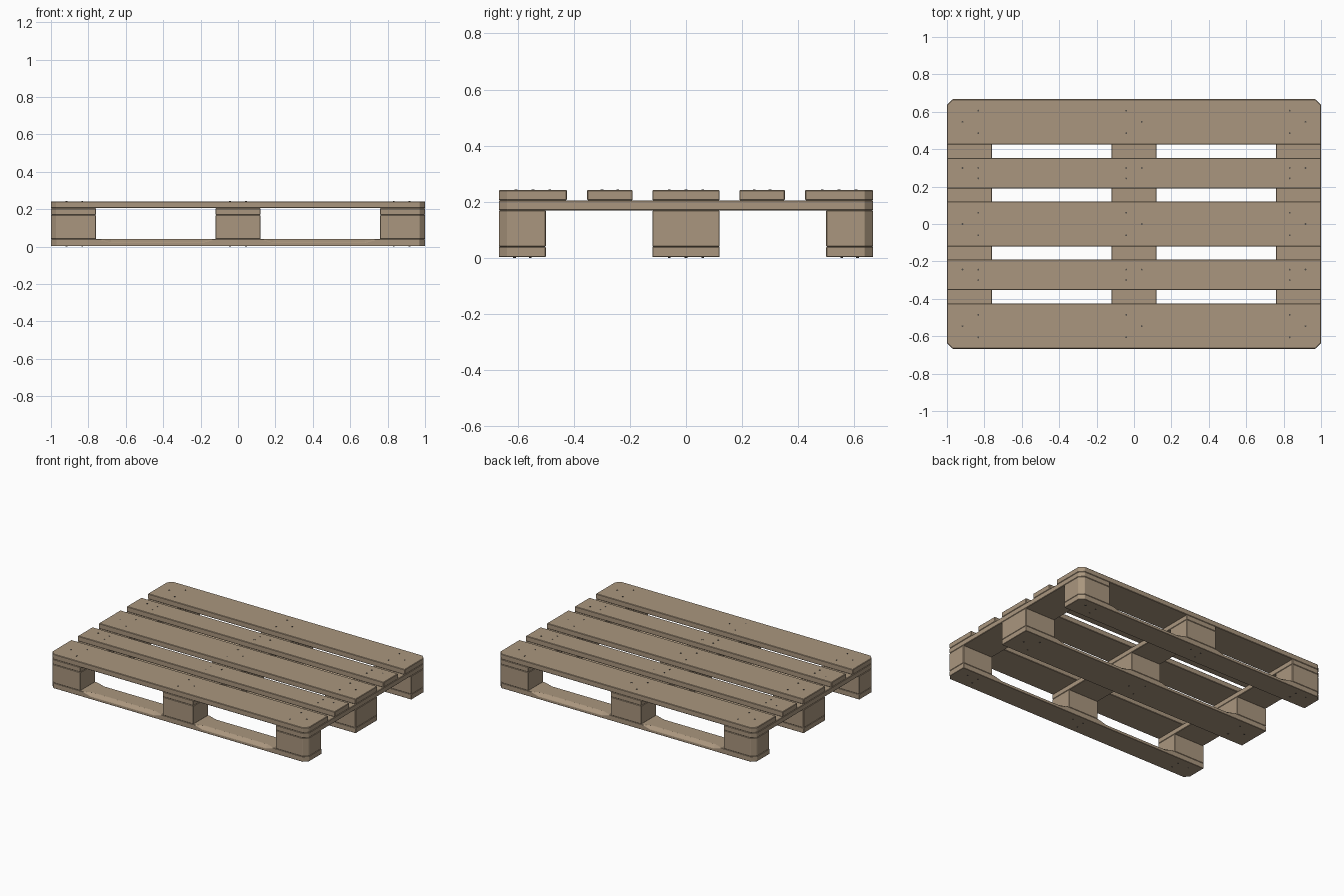
import bpy, bmesh

if "Cube" in bpy.data.objects:
    bpy.data.objects.remove(bpy.data.objects["Cube"])


def material(name, rgb):
    m = bpy.data.materials.new(name)
    m.diffuse_color = (*rgb, 1)
    m.use_nodes = True
    m.node_tree.nodes["Principled BSDF"].inputs["Base Color"].default_value = m.diffuse_color
    return m


WOOD = material("weathered wood", (0.40, 0.305, 0.209))
STEEL = material("dark nail steel", (0.09, 0.08, 0.07))

LIFT = 0.002                      # nail heads stand proud below the boards
T = 0.037                         # board thickness
Z_BLOCK, Z_CROSS, Z_DECK, Z_TOP = (LIFT + z for z in (0.037, 0.167, 0.203, 0.24))
HX, HY, CUT = 1.0, 0.667, 0.03    # half footprint and corner cut


def finish(name, bm, mat, bevel=0.003):
    bmesh.ops.remove_doubles(bm, verts=bm.verts, dist=1e-5)
    bmesh.ops.dissolve_limit(bm, angle_limit=0.01, verts=bm.verts, edges=bm.edges)
    bmesh.ops.recalc_face_normals(bm, faces=bm.faces)
    me = bpy.data.meshes.new(name)
    bm.to_mesh(me)
    bm.free()
    me.materials.append(mat)
    ob = bpy.data.objects.new(name, me)
    bpy.context.collection.objects.link(ob)
    if bevel:
        mod = ob.modifiers.new("worn edges", 'BEVEL')
        mod.width = bevel
        mod.segments = 1
        mod.limit_method = 'ANGLE'
        mod.angle_limit = 0.6
    return ob


def slab(name, x0, x1, y0, y1, z0, z1):
    """Upright prism whose corners are cut where they meet the pallet corners."""
    outline = []
    for x, y, order in ((x0, y0, 1), (x1, y0, 0), (x1, y1, 1), (x0, y1, 0)):
        if abs(x) > HX - 0.001 and abs(y) > HY - 0.001:
            a = (x, y - CUT if y > 0 else y + CUT)
            b = (x - CUT if x > 0 else x + CUT, y)
            outline += [a, b] if order else [b, a]
        else:
            outline.append((x, y))
    bm = bmesh.new()
    face = bm.faces.new([bm.verts.new((x, y, z0)) for x, y in outline])
    ext = bmesh.ops.extrude_face_region(bm, geom=[face], use_keep_orig=True)
    for v in ext["geom"]:
        if isinstance(v, bmesh.types.BMVert):
            v.co.z = z1
    return finish(name, bm, WOOD)


def skid(name, y0, y1):
    """Bottom board, upper edges chamfered between the blocks."""
    half = [(-1, 0), (-0.97, 0), (-0.745, 0), (-0.68, 1), (-0.19, 1), (-0.125, 0)]
    stations = half + [(-x, d) for x, d in reversed(half)]
    bm = bmesh.new()
    rings = []
    for x, d in stations:
        a, b = y0, y1
        if abs(x) == 1:
            a += CUT if y0 < -HY + 0.001 else 0
            b -= CUT if y1 > HY - 0.001 else 0
        low, run, top = LIFT, 0.025 * d, LIFT + T
        drop = 0.018 * d
        pts = [(a, low), (b, low), (b, top - drop), (b - run, top), (a + run, top), (a, top - drop)]
        rings.append([bm.verts.new((x, y, z)) for y, z in pts])
    for r, s in zip(rings, rings[1:]):
        for i in range(6):
            j = (i + 1) % 6
            bm.faces.new((r[i], r[j], s[j], s[i]))
    bm.faces.new(rings[0])
    bm.faces.new(rings[-1])
    return finish(name, bm, WOOD, 0.002)


# column and row extents
COLUMNS = {"left": (-1, -0.76), "middle": (-0.12, 0.12), "right": (0.76, 1)}
ROWS = {"front": (-HY, -0.5), "centre": (-0.12, 0.12), "back": (0.5, HY)}
DECK = {"front": (-HY, -0.425), "front_inner": (-0.353, -0.19), "centre": (-0.12, 0.12),
        "back_inner": (0.19, 0.353), "back": (0.425, HY)}

# bottom boards, blocks and cross boards
for row, (y0, y1) in ROWS.items():
    skid(f"bottom_board_{row}", y0, y1)
    for col, (x0, x1) in COLUMNS.items():
        slab(f"block_{row}_{col}", x0, x1, y0, y1, Z_BLOCK, Z_CROSS)
for col, (x0, x1) in COLUMNS.items():
    slab(f"cross_board_{col}", x0, x1, -HY, HY, Z_CROSS, Z_DECK)

# deck boards
for row, (y0, y1) in DECK.items():
    slab(f"deck_board_{row}", -1, 1, y0, y1, Z_DECK, Z_TOP)


# nail heads
def nails(name, rows, z):
    bm = bmesh.new()
    for y0, y1 in rows:
        yc, wide = (y0 + y1) / 2, y1 - y0 > 0.2
        for xc in (-0.875, 0, 0.875):
            side = -1 if xc < 0 else 1
            spots = [(-0.042, 0.06), (0.042, 0), (-0.042, -0.06)] if wide else \
                    [(-0.042, 0.028), (0.042, 0.028), (-0.042, -0.028)]
            for dx, dy in spots:
                geom = bmesh.ops.create_cone(bm, cap_ends=True, segments=8, radius1=0.005,
                                             radius2=0.005, depth=0.004)
                bmesh.ops.translate(bm, verts=geom["verts"], vec=(xc + side * dx, yc + dy, z))
    finish(name, bm, STEEL, 0)


nails("deck_nails", DECK.values(), Z_TOP)
nails("bottom_nails", ROWS.values(), LIFT)
